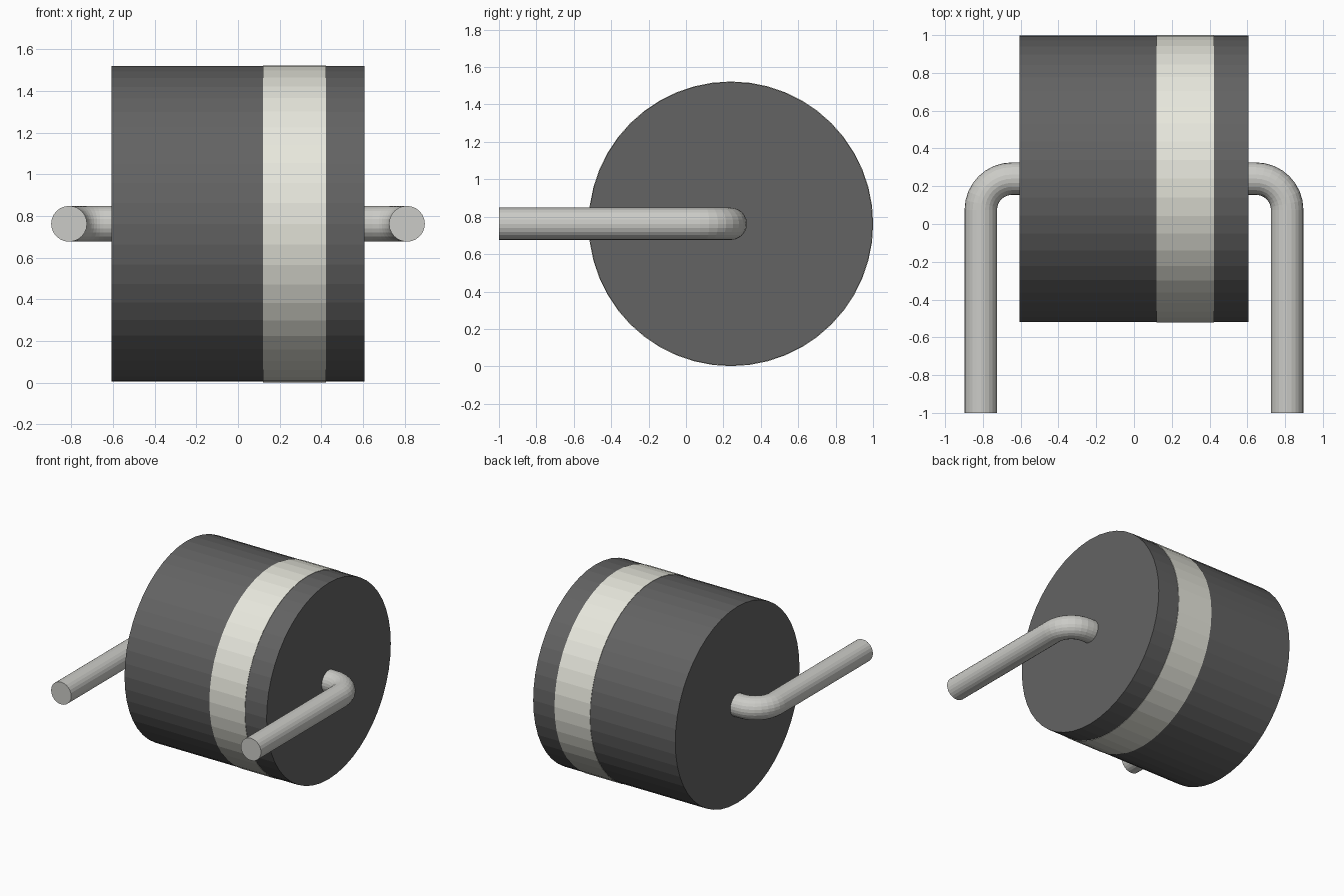
import bpy, bmesh
from math import pi, sin, cos
from mathutils import Vector

if "Cube" in bpy.data.objects:
    bpy.data.objects.remove(bpy.data.objects["Cube"])

CY, CZ = 0.24, 0.762      # body axis position
LEAD_R, LEAD_X, BEND = 0.086, 0.811, 0.165


def material(name, rgb):
    m = bpy.data.materials.new(name)
    m.diffuse_color = (*rgb, 1)
    m.use_nodes = True
    m.node_tree.nodes["Principled BSDF"].inputs["Base Color"].default_value = m.diffuse_color
    return m


def loft(name, rings, mat):
    """Skin a list of equal-length point rings, capping both ends."""
    bm = bmesh.new()
    loops = [[bm.verts.new(p) for p in ring] for ring in rings]
    n = len(loops[0])
    for a, b in zip(loops, loops[1:]):
        for i in range(n):
            j = (i + 1) % n
            bm.faces.new((a[i], a[j], b[j], b[i]))
    bm.faces.new(loops[0])
    bm.faces.new(loops[-1])
    bmesh.ops.recalc_face_normals(bm, faces=bm.faces[:])
    mesh = bpy.data.meshes.new(name)
    bm.to_mesh(mesh)
    bm.free()
    mesh.materials.append(mat)
    obj = bpy.data.objects.new(name, mesh)
    bpy.context.collection.objects.link(obj)
    return obj


def ring(centre, tangent, radius, n):
    """Circle of n points around a tangent lying in the xy plane."""
    side = Vector((-tangent.y, tangent.x, 0))
    up = Vector((0, 0, 1))
    return [centre + radius * (cos(2 * pi * i / n) * side + sin(2 * pi * i / n) * up)
            for i in range(n)]


def drum(name, x0, x1, radius, mat):
    axis = Vector((1, 0, 0))
    return loft(name, [ring(Vector((x, CY, CZ)), axis, radius, 48) for x in (x0, x1)], mat)


dark = material("dark_plastic", (0.125, 0.125, 0.125))
cream = material("cream_paint", (0.80, 0.80, 0.72))
metal = material("lead_metal", (0.60, 0.60, 0.57))

# cylindrical body and its polarity band
drum("body", -0.607, 0.607, 0.758, dark)
drum("polarity_band", 0.12, 0.423, 0.761, cream)


# bent wire leads: out of the end face, round the bend, then forward
def lead(name, s):
    cx, cy = LEAD_X - BEND, CY - BEND
    path = [(Vector((0.58, CY, CZ)), Vector((1, 0, 0)))]
    for k in range(9):
        a = pi / 2 * (1 - k / 8)
        path.append((Vector((cx + BEND * cos(a), cy + BEND * sin(a), CZ)),
                     Vector((sin(a), -cos(a), 0))))
    path.append((Vector((LEAD_X, -1, CZ)), Vector((0, -1, 0))))
    rings = [[Vector((p.x * s, p.y, p.z)) for p in ring(c, t, LEAD_R, 24)] for c, t in path]
    loft(name, rings, metal)


lead("right_lead", 1)
lead("left_lead", -1)
